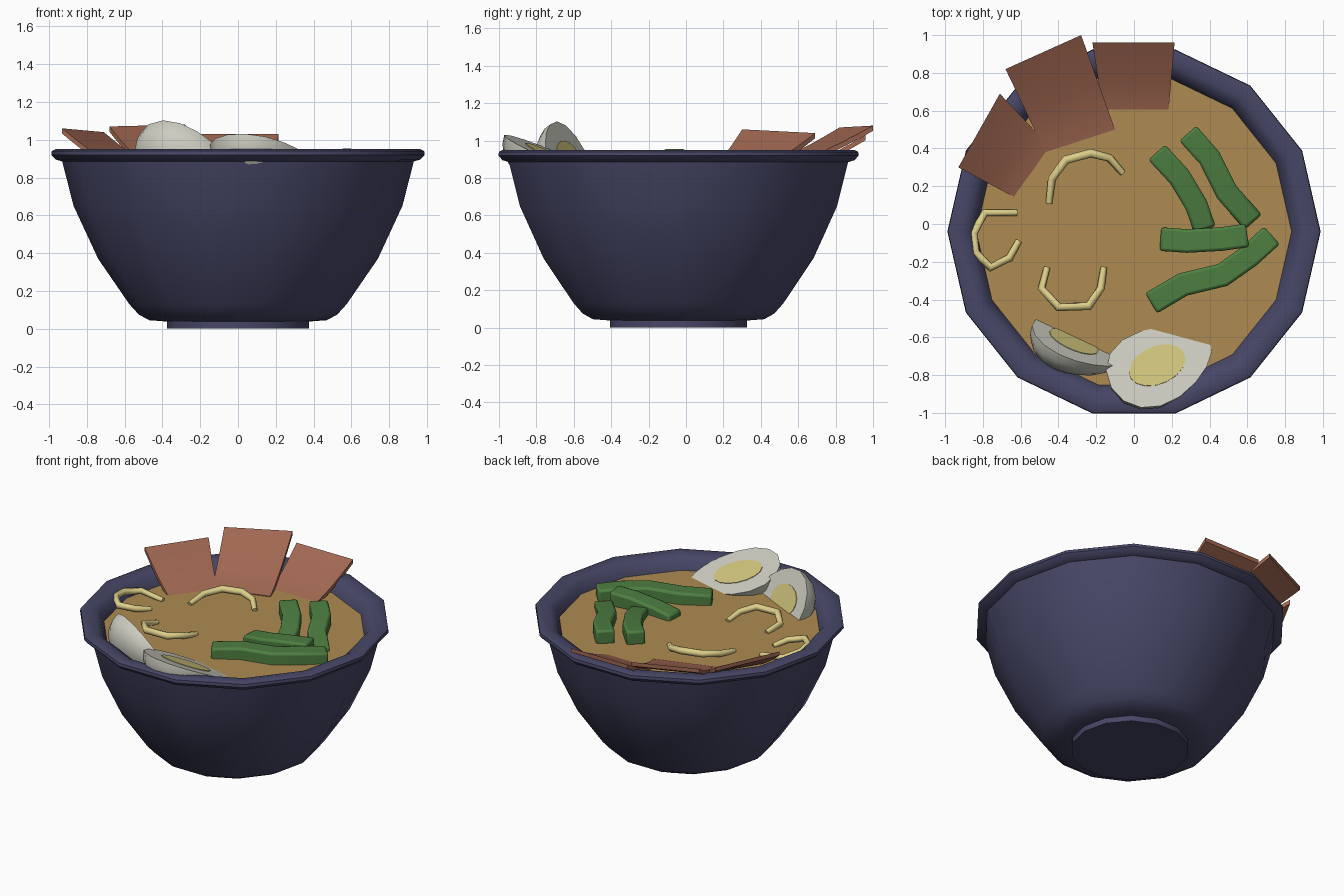
import bpy, bmesh, math
from mathutils import Vector, Matrix

if "Cube" in bpy.data.objects:
    bpy.data.objects.remove(bpy.data.objects["Cube"])

CY = -0.04      # bowl centre in y
SIDES = 14
SOUP_Z = 0.86


def material(name, rgb):
    m = bpy.data.materials.new(name)
    m.diffuse_color = (*rgb, 1)
    m.use_nodes = True
    m.node_tree.nodes["Principled BSDF"].inputs["Base Color"].default_value = m.diffuse_color
    return m


NAVY = material("navy_glaze", (0.062, 0.062, 0.135))
BROTH = material("broth", (0.42, 0.26, 0.085))
MEAT = material("meat_brown", (0.36, 0.14, 0.085))
GREEN = material("vegetable_green", (0.075, 0.21, 0.053))
WHITE = material("egg_white", (0.60, 0.60, 0.53))
YOLK = material("yolk_yellow", (0.62, 0.55, 0.20))
NOODLE = material("noodle_yellow", (0.72, 0.62, 0.25))


def finish(name, bm, mat, angle=40):
    bmesh.ops.recalc_face_normals(bm, faces=bm.faces)
    me = bpy.data.meshes.new(name)
    bm.to_mesh(me)
    bm.free()
    ob = bpy.data.objects.new(name, me)
    bpy.context.collection.objects.link(ob)
    me.materials.append(mat)
    bpy.ops.object.select_all(action='DESELECT')
    ob.select_set(True)
    bpy.context.view_layer.objects.active = ob
    bpy.ops.object.shade_smooth_by_angle(angle=math.radians(angle))
    return ob


def lathe(name, profile, mat):
    """Revolve (radius, z) points; both ends are capped."""
    bm = bmesh.new()
    rings = []
    for r, z in profile:
        rings.append([bm.verts.new((r * math.cos(2 * math.pi * i / SIDES),
                                    CY + r * math.sin(2 * math.pi * i / SIDES), z))
                      for i in range(SIDES)])
    for a, b in zip(rings, rings[1:]):
        for i in range(SIDES):
            j = (i + 1) % SIDES
            bm.faces.new((a[i], a[j], b[j], b[i]))
    bm.faces.new(rings[0])
    bm.faces.new(rings[-1])
    return finish(name, bm, mat)


def slab(name, inner, outer, z_outer, lift=0.0):
    """Meat slice: plan corners (left, right) at soup end and rim end."""
    bm = bmesh.new()
    n, m, thick = 6, 2, 0.028
    top, bot = [], []
    for i in range(n + 1):
        s = i / n
        for layer, dz in ((top, 0), (bot, -thick)):
            row = []
            for j in range(m + 1):
                t = j / m
                pi = Vector(inner[0]).lerp(Vector(inner[1]), t)
                po = Vector(outer[0]).lerp(Vector(outer[1]), t)
                p = pi.lerp(po, s)
                zo = z_outer[0] * (1 - t) + z_outer[1] * t
                z = 0.85 + (zo - 0.85) * s ** 1.3 + lift * (1 - s) + dz
                row.append(bm.verts.new((p.x, p.y, z)))
            layer.append(row)
    for i in range(n):
        for j in range(m):
            for g in (top, bot):
                bm.faces.new((g[i][j], g[i][j + 1], g[i + 1][j + 1], g[i + 1][j]))
        for j in (0, m):
            bm.faces.new((top[i][j], top[i + 1][j], bot[i + 1][j], bot[i][j]))
    for i in (0, n):
        for j in range(m):
            bm.faces.new((top[i][j], top[i][j + 1], bot[i][j + 1], bot[i][j]))
    return finish(name, bm, MEAT)


def stick(name, path, w=0.125, h=0.10):
    """Vegetable strip: rectangle swept along a path, edges bevelled."""
    bm = bmesh.new()
    pts = [Vector(p) for p in path]
    rings = []
    for i, p in enumerate(pts):
        d = pts[min(i + 1, len(pts) - 1)] - pts[max(i - 1, 0)]
        side = Vector((-d.y, d.x, 0)).normalized() * w / 2
        up = Vector((0, 0, h / 2))
        rings.append([bm.verts.new(p + v) for v in
                      (side + up, up - side, -side - up, side - up)])
    for a, b in zip(rings, rings[1:]):
        for k in range(4):
            bm.faces.new((a[k], a[(k + 1) % 4], b[(k + 1) % 4], b[k]))
    bm.faces.new(rings[0])
    bm.faces.new(rings[-1])
    ob = finish(name, bm, GREEN, 45)
    bev = ob.modifiers.new("soft_edges", 'BEVEL')
    bev.width, bev.segments, bev.limit_method = 0.015, 2, 'ANGLE'
    bev.angle_limit = math.radians(50)


def noodle(name, path):
    """Thin tube arching just over the soup."""
    cu = bpy.data.curves.new(name, 'CURVE')
    cu.dimensions = '3D'
    cu.bevel_depth, cu.bevel_resolution, cu.use_fill_caps = 0.023, 1, True
    sp = cu.splines.new('POLY')
    sp.points.add(len(path) - 1)
    for i, (x, y) in enumerate(path):
        t = i / (len(path) - 1)
        sp.points[i].co = (x, y, SOUP_Z + 0.005 + 0.045 * math.sin(math.pi * t), 1)
        sp.points[i].radius = 0.75 + 0.3 * math.sin(math.pi * t)
    cu.materials.append(NOODLE)
    bpy.context.collection.objects.link(bpy.data.objects.new(name, cu))


def half_egg(name, centre, normal, axis, length, width, depth):
    """Halved egg: cut face looks along normal, narrow tip along axis."""
    n = Vector(normal).normalized()
    a = Vector(axis)
    a = (a - n * a.dot(n)).normalized()
    b = n.cross(a)
    mat = Matrix.Translation(centre) @ Matrix((a, b, n)).transposed().to_4x4()
    bm = bmesh.new()
    bmesh.ops.create_uvsphere(bm, u_segments=16, v_segments=12, radius=1)
    for v in bm.verts:
        k = 1 - 0.22 * v.co.x
        v.co = (v.co.x * length, v.co.y * width * k, v.co.z * depth * k)
    bmesh.ops.bisect_plane(bm, geom=bm.verts[:] + bm.edges[:] + bm.faces[:], dist=1e-5,
                           plane_co=(0, 0, 0), plane_no=(0, 0, 1), clear_outer=True)
    bmesh.ops.holes_fill(bm, edges=[e for e in bm.edges if e.is_boundary], sides=0)
    bmesh.ops.transform(bm, matrix=mat, verts=bm.verts)
    finish(name + "_white", bm, WHITE)
    # yolk plate on the cut face
    bm = bmesh.new()
    bmesh.ops.create_cone(bm, cap_ends=True, segments=16, radius1=1, radius2=1, depth=0.008)
    for v in bm.verts:
        v.co = (v.co.x * length * 0.54 - 0.02, v.co.y * width * 0.5, v.co.z)
    bmesh.ops.transform(bm, matrix=mat, verts=bm.verts)
    finish(name + "_yolk", bm, YOLK)


# Bowl with foot, lip and inner wall
lathe("bowl", [(0.375, 0), (0.375, 0.038), (0.47, 0.045), (0.525, 0.075), (0.575, 0.13),
               (0.74, 0.37), (0.87, 0.65), (0.93, 0.885), (0.965, 0.895), (0.988, 0.92),
               (0.985, 0.94), (0.965, 0.95), (0.90, 0.945), (0.86, 0.92), (0.83, 0.85),
               (0.78, 0.65), (0.64, 0.37), (0.45, 0.12)], NAVY)
lathe("soup", [(0.825, SOUP_Z - 0.03), (0.838, SOUP_Z)], BROTH)

# Meat slices leaning on the back-left rim
slab("meat_slice_back", ((-0.16, 0.57), (0.18, 0.57)), ((-0.22, 0.96), (0.215, 0.96)), (1.03, 1.03))
slab("meat_slice_middle", ((-0.47, 0.38), (-0.10, 0.50)), ((-0.68, 0.82), (-0.28, 1.0)),
     (1.07, 1.08), 0.015)
slab("meat_slice_left", ((-0.61, 0.13), (-0.42, 0.38)), ((-0.93, 0.30), (-0.71, 0.69)), (1.06, 1.04))

# Vegetable strips on the right
stick("vegetable_1", [(0.12, 0.38, 0.90), (0.24, 0.25, 0.89), (0.33, 0.10, 0.87), (0.375, -0.03, 0.85)], 0.12)
stick("vegetable_2", [(0.285, 0.48, 0.90), (0.40, 0.35, 0.89), (0.49, 0.17, 0.87), (0.63, 0.01, 0.84)], 0.12)
stick("vegetable_3", [(0.14, -0.08, 0.85), (0.28, -0.09, 0.87), (0.46, -0.08, 0.895), (0.60, -0.06, 0.905)])
stick("vegetable_4", [(0.09, -0.42, 0.88), (0.26, -0.32, 0.89), (0.47, -0.27, 0.89),
                      (0.61, -0.17, 0.89), (0.73, -0.06, 0.88)])

# Noodle loops on the left
noodle("noodle_back", [(-0.45, 0.11), (-0.435, 0.24), (-0.36, 0.34), (-0.23, 0.375), (-0.13, 0.35), (-0.06, 0.27)])
noodle("noodle_left", [(-0.62, 0.06), (-0.79, 0.06), (-0.85, -0.05), (-0.84, -0.15),
                       (-0.76, -0.23), (-0.66, -0.18), (-0.61, -0.09)])
noodle("noodle_front", [(-0.46, -0.23), (-0.49, -0.34), (-0.40, -0.44), (-0.24, -0.435), (-0.175, -0.34), (-0.16, -0.23)])

# Egg halves at the front
half_egg("egg_left", (-0.30, -0.63, 0.90), (0.38, 0.80, 0.42), (0.88, -0.45, -0.20), 0.26, 0.21, 0.16)
half_egg("egg_right", (0.14, -0.74, 0.928), (0.10, 0.37, 0.93), (0.87, 0.42, -0.26), 0.30, 0.21, 0.17)
